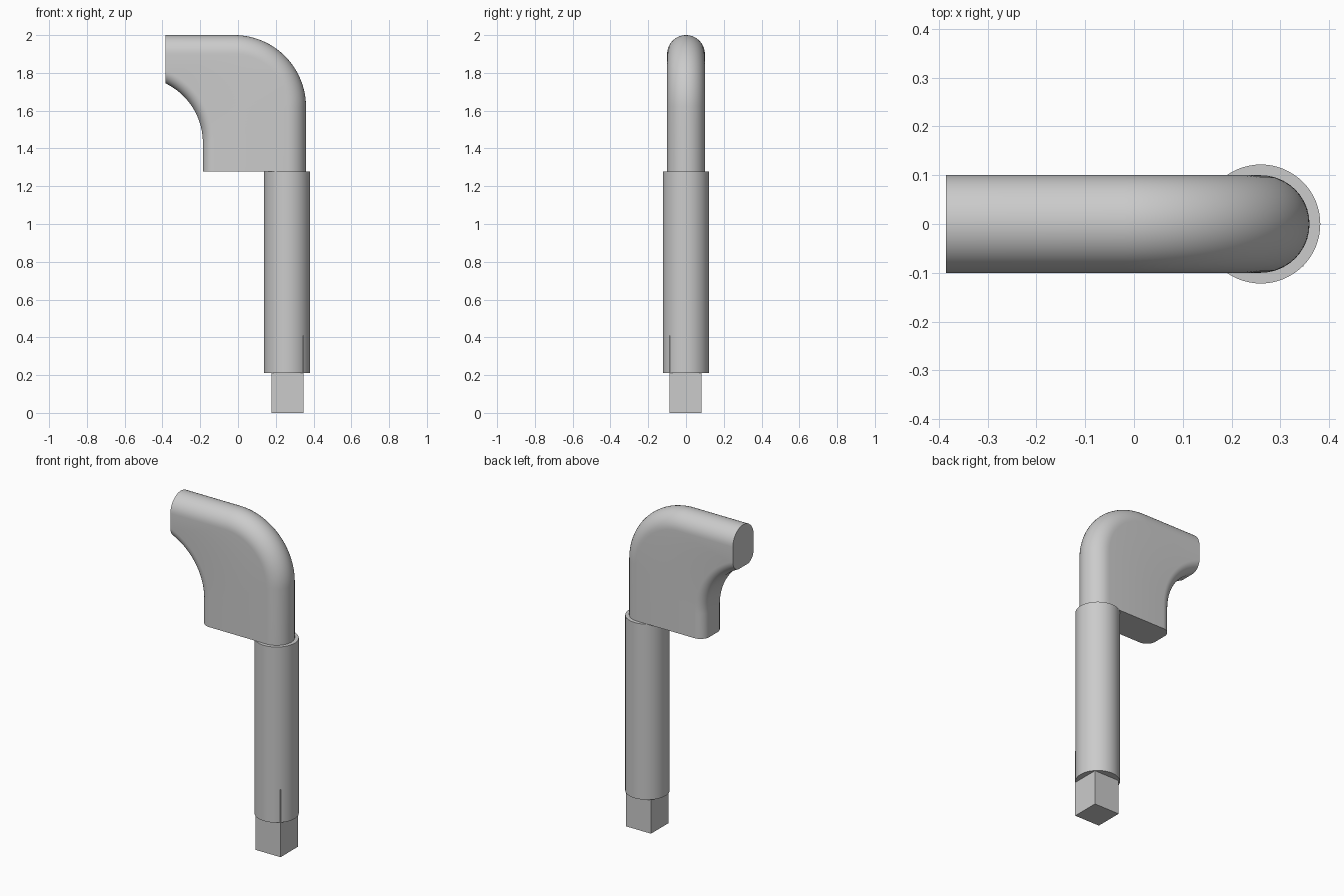
import bpy
import bmesh
from math import pi, sin, cos, acos, radians

if "Cube" in bpy.data.objects:
    bpy.data.objects.remove(bpy.data.objects["Cube"], do_unlink=True)

# Single plain grey
grey = bpy.data.materials.new("plain_grey")
grey.use_nodes = True
color = (0.6, 0.6, 0.6, 1)
grey.diffuse_color = color
grey.node_tree.nodes["Principled BSDF"].inputs["Base Color"].default_value = color

POST_X = 0.26
HEAD_BOTTOM = 1.278
HEAD_END = -0.385
HALF = 0.1           # half thickness of the head
INNER_FILLET = 0.06  # rounding along the concave edge
STEPS = 32           # columns along the bends
ROUND = 10           # steps per quarter rounding


def finish(obj, angle=30):
    obj.data.materials.append(grey)
    bpy.ops.object.select_all(action="DESELECT")
    obj.select_set(True)
    bpy.context.view_layer.objects.active = obj
    bpy.ops.object.shade_smooth_by_angle(angle=radians(angle))


def outer_path(d):
    """Convex back edge, moved inward by d."""
    cx, cz, r = -0.02, 1.62, 0.38 - d
    arc = [(cx + r * cos(a), cz + r * sin(a))
           for a in (pi / 2 * i / (STEPS - 1) for i in range(STEPS))]
    return [(cx + r, HEAD_BOTTOM)] + arc + [(HEAD_END, cz + r)]


def inner_path(d):
    """Concave edge, moved inward by d and ending on the flat end face."""
    cx, cz, r = -0.535, 1.43, 0.349 + d
    sweep = acos((HEAD_END - cx) / r)
    arc = [(cx + r * cos(a), cz + r * sin(a))
           for a in (sweep * i / STEPS for i in range(STEPS + 1))]
    return [(cx + r, HEAD_BOTTOM)] + arc


# Head: lengthwise rails placed around the rounded cross-section
rails = []
for i in range(2 * ROUND + 1):
    a = -pi / 2 + pi * i / (2 * ROUND)
    y = HALF * sin(a)
    rails.append([(x, y, z) for x, z in outer_path(HALF * (1 - cos(a)))])
for i in range(2 * ROUND + 2):
    # two quarter roundings with a flat strip between them
    side = 1 if i <= ROUND else -1
    k = i if i <= ROUND else 2 * ROUND + 1 - i
    a = pi / 2 * (1 - k / ROUND)
    y = side * (HALF - INNER_FILLET + INNER_FILLET * sin(a))
    rails.append([(x, y, z) for x, z in inner_path(INNER_FILLET * (1 - cos(a)))])

bm = bmesh.new()
grid = [[bm.verts.new(p) for p in rail] for rail in rails]
for r, rail in enumerate(grid):
    following = grid[(r + 1) % len(grid)]
    for c in range(len(rail) - 1):
        bm.faces.new((rail[c], following[c], following[c + 1], rail[c + 1]))
bm.faces.new([rail[0] for rail in grid])
bm.faces.new([rail[-1] for rail in grid])
bmesh.ops.recalc_face_normals(bm, faces=bm.faces)
mesh = bpy.data.meshes.new("handle_head")
bm.to_mesh(mesh)
bm.free()
head = bpy.data.objects.new("handle_head", mesh)
bpy.context.collection.objects.link(head)
finish(head)

# Round shaft
bpy.ops.mesh.primitive_cylinder_add(vertices=64, radius=0.122, depth=HEAD_BOTTOM - 0.21,
                                    location=(POST_X, 0, (HEAD_BOTTOM + 0.21) / 2))
shaft = bpy.context.object
shaft.name = "round_shaft"
finish(shaft)

# Square spindle, its front corner just breaking through the shaft
bpy.ops.mesh.primitive_cube_add(size=1, location=(POST_X + 0.003, -0.003, 0.205))
spindle = bpy.context.object
spindle.name = "square_spindle"
spindle.scale = (0.169, 0.169, 0.41)
finish(spindle)
